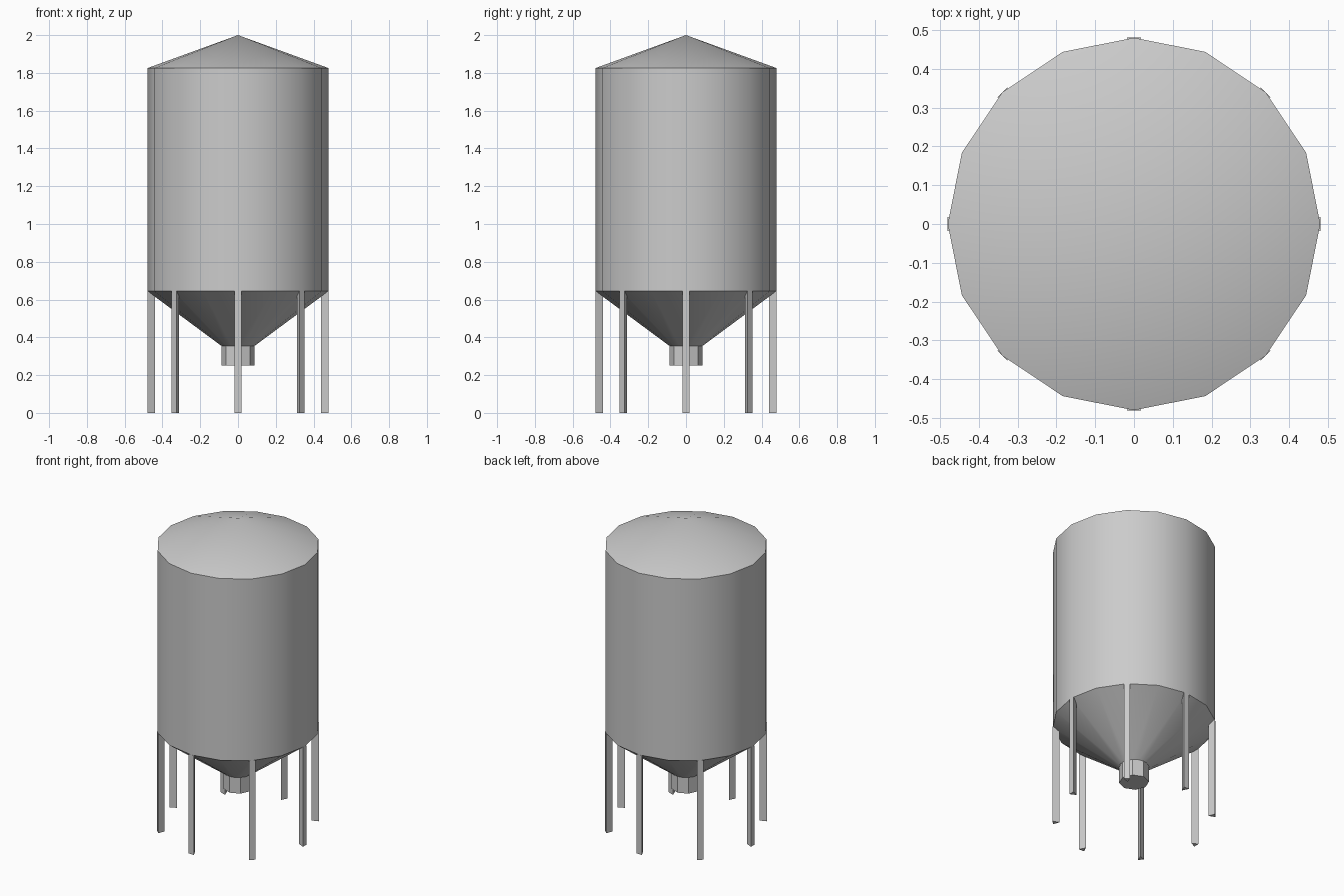
import bpy, bmesh, math

if "Cube" in bpy.data.objects:
    bpy.data.objects.remove(bpy.data.objects["Cube"])

metal = bpy.data.materials.new("galvanised_grey")
metal.diffuse_color = (0.6, 0.6, 0.6, 1)
metal.use_nodes = True
metal.node_tree.nodes["Principled BSDF"].inputs["Base Color"].default_value = metal.diffuse_color

R = 0.48          # silo radius
BASE, EAVE, PEAK = 0.645, 1.825, 2.0


def finish(name, bm, smooth):
    bmesh.ops.recalc_face_normals(bm, faces=bm.faces)
    me = bpy.data.meshes.new(name)
    bm.to_mesh(me)
    bm.free()
    me.materials.append(metal)
    ob = bpy.data.objects.new(name, me)
    bpy.context.collection.objects.link(ob)
    if smooth:
        bpy.ops.object.select_all(action='DESELECT')
        ob.select_set(True)
        bpy.context.view_layer.objects.active = ob
        bpy.ops.object.shade_smooth_by_angle(angle=math.radians(smooth))
    return ob


def lathe(name, profile, sides, cap=False, smooth=0):
    """Revolve (radius, z) points; radius 0 makes a single apex."""
    bm = bmesh.new()
    rings = []
    for r, z in profile:
        if r == 0:
            rings.append([bm.verts.new((0, 0, z))] * sides)
        else:
            rings.append([bm.verts.new((r * math.cos(2 * math.pi * i / sides),
                                        r * math.sin(2 * math.pi * i / sides), z))
                          for i in range(sides)])
    for a, b in zip(rings, rings[1:]):
        for i in range(sides):
            j = (i + 1) % sides
            bm.faces.new(dict.fromkeys((a[i], a[j], b[j], b[i])))
    if cap:
        bm.faces.new(rings[0])
    return finish(name, bm, smooth)


# Tank: hopper cone, cylinder wall and conical roof in one shell
lathe("silo_tank", [(0.088, 0.355), (R, BASE), (R, EAVE), (0, PEAK)], 16, smooth=28)
# the roof breaks from the wall sharply because it turns by about 70 degrees

# Outlet spout under the hopper
lathe("outlet_spout", [(0.088, 0.25), (0.088, 0.36)], 8, cap=True)

# Legs: three-sided posts, flat side outward, every second wall corner
for k in range(8):
    a = k * math.pi / 4
    bm = bmesh.new()
    pts = [(R, -0.0185), (R, 0.0185), (0.44, 0)]
    rings = [[bm.verts.new((x * math.cos(a) - y * math.sin(a),
                            x * math.sin(a) + y * math.cos(a), z)) for x, y in pts]
             for z in (0, BASE)]
    for i in range(3):
        j = (i + 1) % 3
        bm.faces.new((rings[0][i], rings[0][j], rings[1][j], rings[1][i]))
    for r in rings:
        bm.faces.new(r)
    finish(f"leg_{k + 1}", bm, 0)
